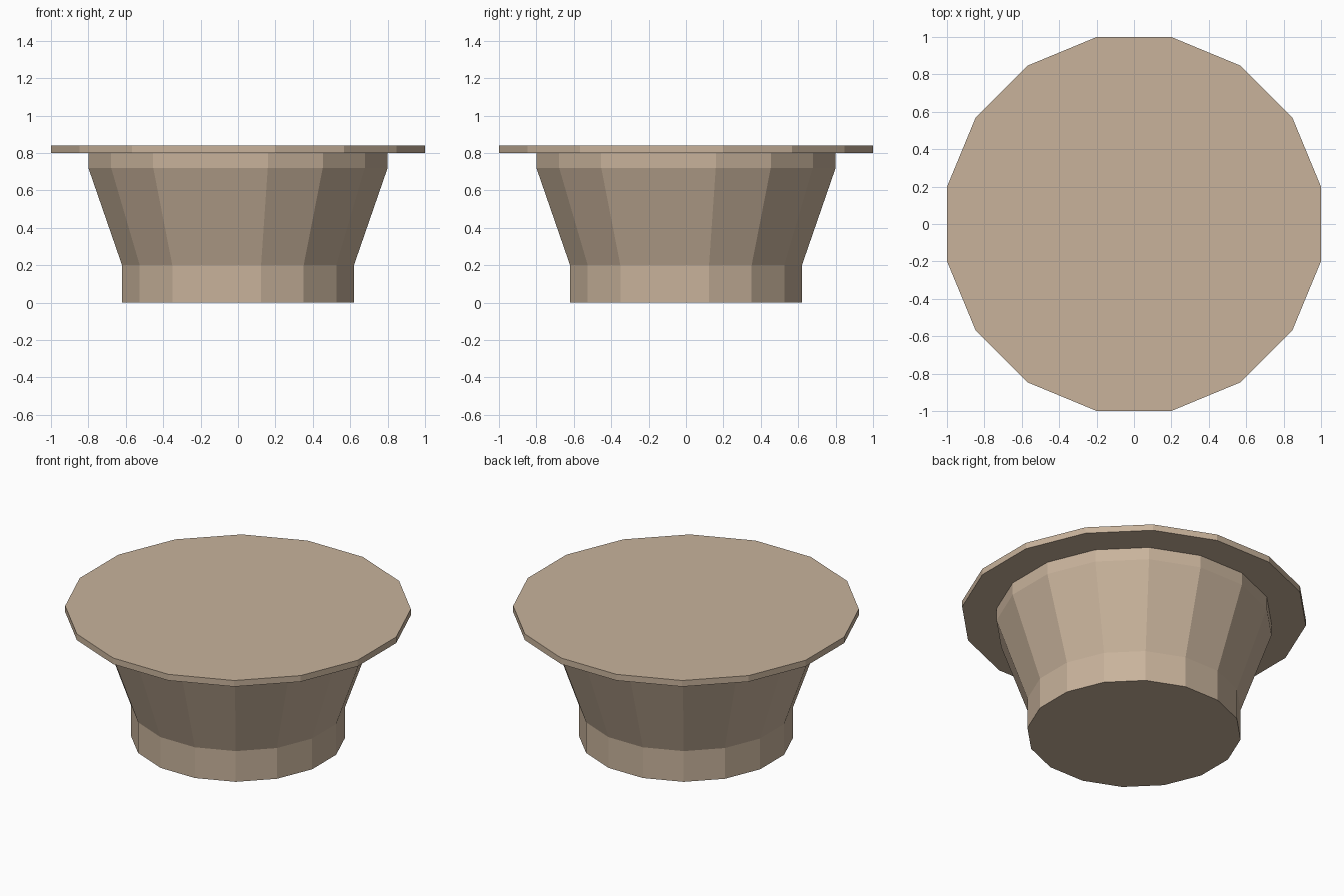
import bpy, bmesh
from math import cos, sin, pi

if "Cube" in bpy.data.objects:
    bpy.data.objects.remove(bpy.data.objects["Cube"])

SIDES = 16

# (half-width across flats, height), from the bottom up
PROFILE = [
    (0.62, 0.00), (0.62, 0.20),   # straight foot
    (0.80, 0.72), (0.80, 0.80),   # flared bowl and short neck
    (1.00, 0.80), (1.00, 0.84),   # thin overhanging rim plate
]


def lathe(name, profile, sides):
    """Closed faceted solid with flat sides facing the axes."""
    bm = bmesh.new()
    rings = []
    for flat, z in profile:
        r = flat / cos(pi / sides)
        angles = [2 * pi * (i + 0.5) / sides for i in range(sides)]
        rings.append([bm.verts.new((r * cos(a), r * sin(a), z)) for a in angles])
    for low, high in zip(rings, rings[1:]):
        for i in range(sides):
            j = (i + 1) % sides
            bm.faces.new((low[i], low[j], high[j], high[i]))
    bm.faces.new(rings[0][::-1])
    bm.faces.new(rings[-1])
    bmesh.ops.recalc_face_normals(bm, faces=bm.faces[:])
    mesh = bpy.data.meshes.new(name)
    bm.to_mesh(mesh)
    bm.free()
    obj = bpy.data.objects.new(name, mesh)
    bpy.context.collection.objects.link(obj)
    return obj


tan = bpy.data.materials.new("tan")
tan.diffuse_color = (0.58, 0.45, 0.33, 1)
tan.use_nodes = True
tan.node_tree.nodes["Principled BSDF"].inputs["Base Color"].default_value = tan.diffuse_color

pot = lathe("flared_pot_with_rim", PROFILE, SIDES)
pot.data.materials.append(tan)
